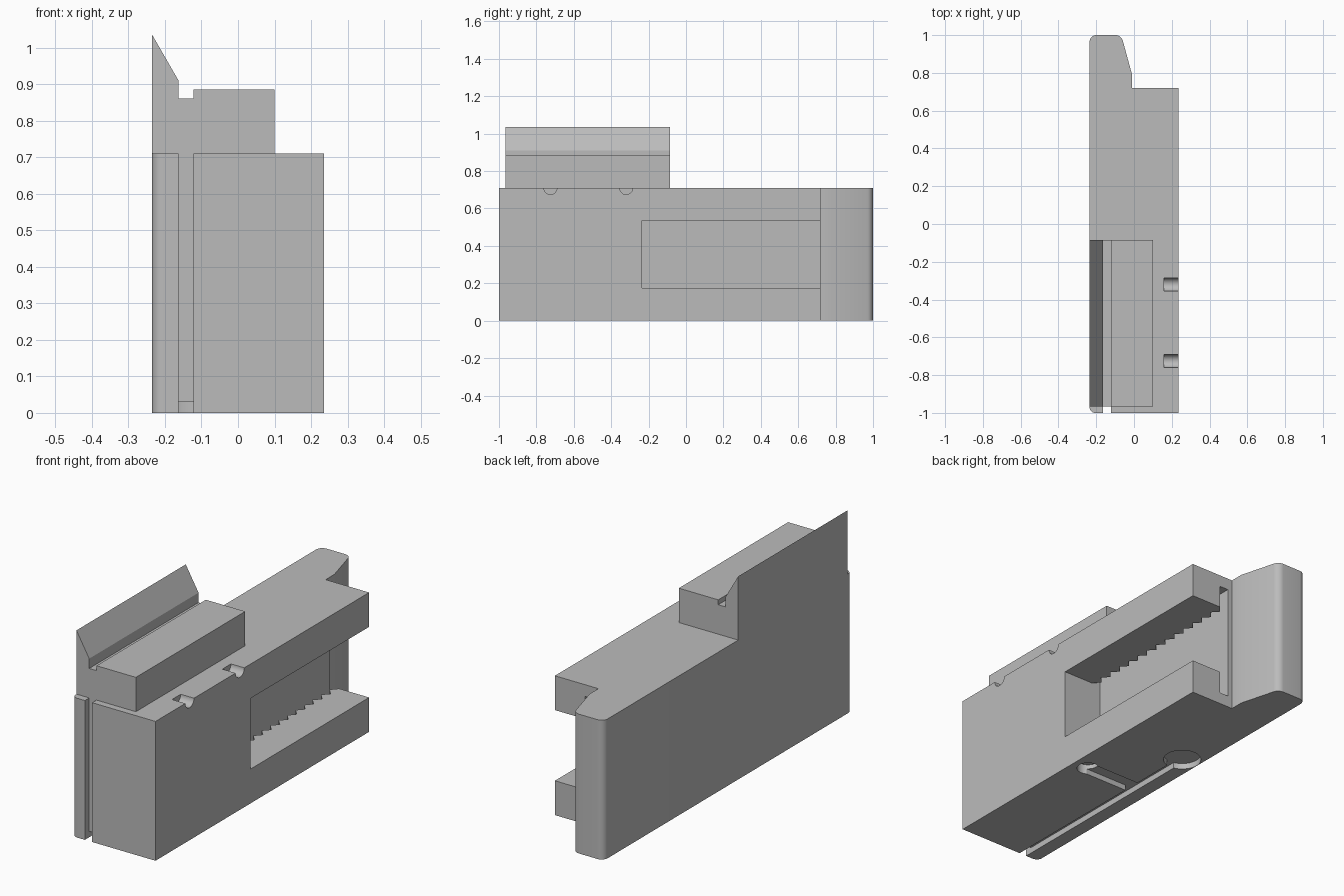
import bpy, bmesh
from math import pi, sin, cos, radians
from mathutils import Matrix, Vector

cube = bpy.data.objects.get("Cube")
if cube:
    bpy.data.objects.remove(cube, do_unlink=True)

GREY = (0.5, 0.5, 0.5, 1)
grey = bpy.data.materials.new("plain grey")
grey.use_nodes = True
grey.diffuse_color = GREY
grey.node_tree.nodes["Principled BSDF"].inputs["Base Color"].default_value = GREY

BODY_TOP = 0.71
FRONT = -1.0
GROOVE = (-0.163, -0.122)
GROOVE_MID = sum(GROOVE) / 2
BLOCK_Y = (-0.965, -0.085)


def finish(name, bm):
    bmesh.ops.recalc_face_normals(bm, faces=bm.faces)
    mesh = bpy.data.meshes.new(name)
    bm.to_mesh(mesh)
    bm.free()
    mesh.materials.append(grey)
    obj = bpy.data.objects.new(name, mesh)
    bpy.context.collection.objects.link(obj)
    return obj


def prism(name, points, offset):
    """Extrude a closed loop of 3D points along an offset."""
    bm = bmesh.new()
    face = bm.faces.new([bm.verts.new(p) for p in points])
    ext = bmesh.ops.extrude_face_region(bm, geom=[face])
    verts = [v for v in ext["geom"] if isinstance(v, bmesh.types.BMVert)]
    bmesh.ops.translate(bm, verts=verts, vec=Vector(offset))
    return finish(name, bm)


def box(name, x, y, z):
    loop = [(x[0], y[0], z[0]), (x[1], y[0], z[0]), (x[1], y[1], z[0]), (x[0], y[1], z[0])]
    return prism(name, loop, (0, 0, z[1] - z[0]))


def cylinder(name, centre, radius, depth, along_x=False):
    bm = bmesh.new()
    turn = Matrix.Rotation(pi / 2, 4, "Y") if along_x else Matrix()
    bmesh.ops.create_cone(bm, cap_ends=True, segments=40, radius1=radius, radius2=radius,
                          depth=depth, matrix=Matrix.Translation(centre) @ turn)
    return finish(name, bm)


def cut(obj, cutter):
    cutter.hide_render = True
    mod = obj.modifiers.new("cut", "BOOLEAN")
    mod.operation = "DIFFERENCE"
    mod.solver = "EXACT"
    mod.object = cutter
    bpy.context.view_layer.objects.active = obj
    bpy.ops.object.modifier_apply(modifier=mod.name)
    bpy.data.objects.remove(cutter, do_unlink=True)


def arc(cx, cy, r, start, end, steps=8):
    angles = [radians(start + (end - start) * i / steps) for i in range(steps + 1)]
    return [(cx + r * cos(a), cy + r * sin(a)) for a in angles]


# Body outline, with the front groove and the tapered tail
outline = arc(-0.205, -0.97, 0.03, 180, 270)
outline += [(GROOVE[0], FRONT), (GROOVE[0], BLOCK_Y[0]), (GROOVE[1], BLOCK_Y[0]), (GROOVE[1], FRONT)]
outline += [(0.235, FRONT), (0.235, 0.72), (-0.01, 0.72), (-0.01, 0.79)]
outline += arc(-0.098, 0.96, 0.04, 15, 90) + arc(-0.2, 0.965, 0.035, 90, 180)
body = prism("body", [(x, y, 0) for x, y in outline], (0, 0, BODY_TOP))

# Side pocket, open at the back, with a deeper track behind its lips
cut(body, box("pocket_cutter", (0.015, 0.3), (-0.235, 0.78), (0.175, 0.535)))
cut(body, box("track_cutter", (0.015, 0.065), (-0.235, 0.78), (0.06, 0.65)))

# Underside: long groove, round recess, cross slot and round hole
cut(body, box("groove_cutter", GROOVE, (-1.1, 0.19), (-0.1, 0.03)))
cut(body, cylinder("recess_cutter", (GROOVE_MID, 0.19, 0), 0.09, 0.06))
cut(body, box("slot_cutter", (GROOVE_MID, 0.15), (-0.21, -0.12), (-0.1, 0.028)))
cut(body, cylinder("hole_cutter", (0.15, -0.165, 0), 0.053, 0.1))

# Half-round notches on the top edge
for y in (-0.725, -0.32):
    cut(body, cylinder("notch_cutter", (0.235, y, BODY_TOP), 0.035, 0.15, along_x=True))

# Rows of teeth on the track lips
COUNT = 14
pitch = 0.955 / COUNT
for label, z in (("lower", 0.115), ("upper", 0.535)):
    bm = bmesh.new()
    for i in range(COUNT):
        y = -0.235 + i * pitch
        tri = [(0.066, y), (0.035, y + pitch / 2), (0.066, y + pitch)]
        low = [bm.verts.new((px, py, z)) for px, py in tri]
        high = [bm.verts.new((px, py, z + 0.06)) for px, py in tri]
        bm.faces.new(low)
        bm.faces.new(high)
        for j in range(3):
            k = (j + 1) % 3
            bm.faces.new((low[j], low[k], high[k], high[j]))
    finish(label + "_teeth", bm)

# Top block with a pointed ridge and a narrow channel
profile = [(-0.235, BODY_TOP), (-0.235, 1.035), (GROOVE[0], 0.91), (GROOVE[0], 0.86),
           (GROOVE[1], 0.86), (GROOVE[1], 0.885), (0.1, 0.885), (0.1, BODY_TOP)]
prism("top_block", [(x, BLOCK_Y[0], z) for x, z in profile], (0, BLOCK_Y[1] - BLOCK_Y[0], 0))

# Smooth the rounded corners, keep the edges sharp
bpy.ops.object.select_all(action="DESELECT")
body.select_set(True)
bpy.context.view_layer.objects.active = body
bpy.ops.object.shade_smooth_by_angle(angle=radians(30))
